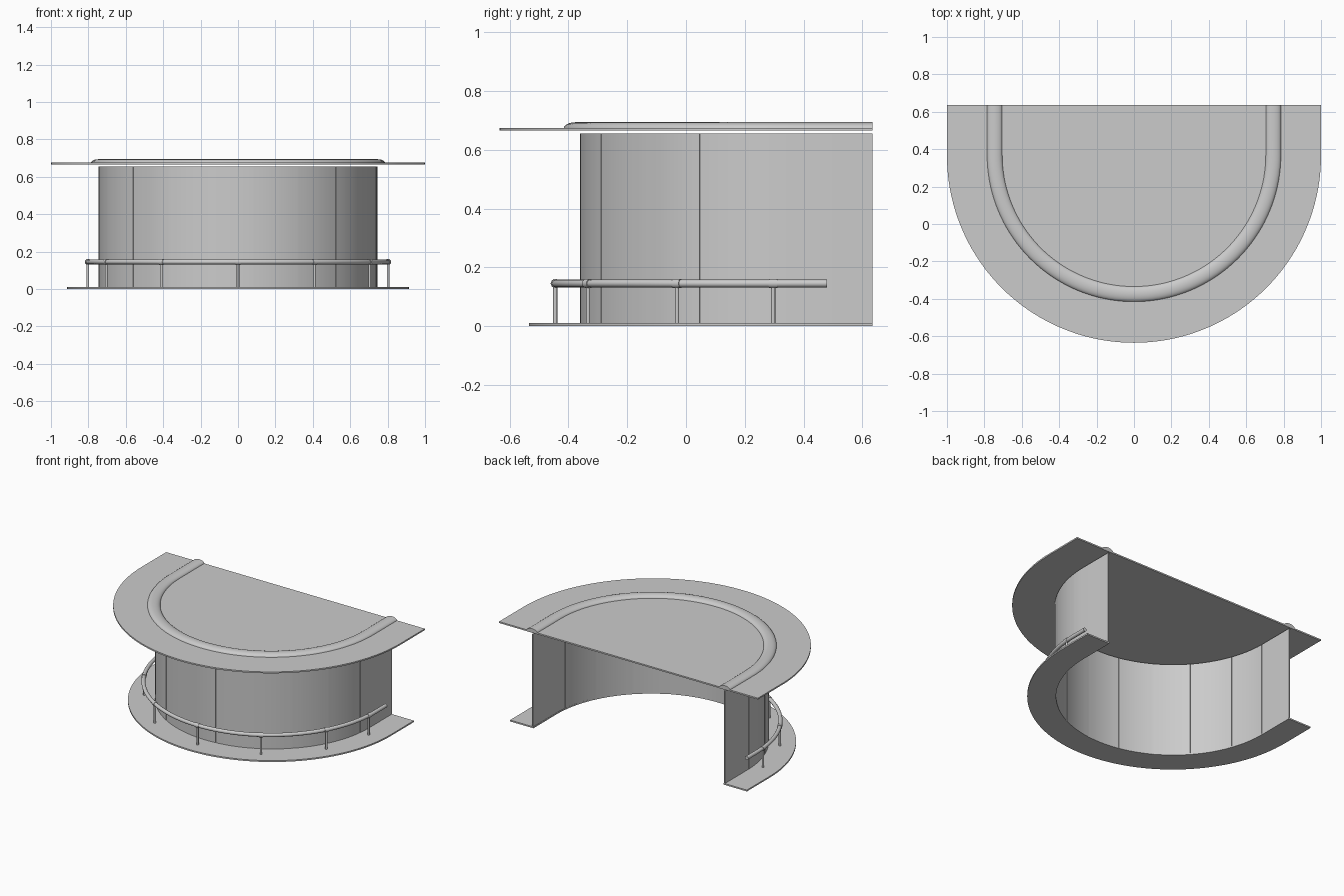
import bpy, bmesh, math
from mathutils import Vector

if "Cube" in bpy.data.objects:
    bpy.data.objects.remove(bpy.data.objects["Cube"])

BACK = 0.635


def finish(name, bm, angle=35):
    bmesh.ops.recalc_face_normals(bm, faces=bm.faces[:])
    me = bpy.data.meshes.new(name)
    bm.to_mesh(me)
    bm.free()
    ob = bpy.data.objects.new(name, me)
    bpy.context.collection.objects.link(ob)
    bpy.ops.object.select_all(action='DESELECT')
    ob.select_set(True)
    bpy.context.view_layer.objects.active = ob
    bpy.ops.object.shade_smooth_by_angle(angle=math.radians(angle))
    return ob


def stations(cy, a0=-90, a1=90, end=BACK, step=2.5):
    """Arc stations (angle, centre y), with straight tails past +-90 degrees."""
    n = max(1, round((a1 - a0) / step))
    pts = [(math.radians(a0 + (a1 - a0) * i / n), cy) for i in range(n + 1)]
    if a0 <= -90:
        pts.insert(0, (math.radians(-90), end))
    if a1 >= 90:
        pts.append((math.radians(90), end))
    return pts


def sweep(name, profile, path):
    """Sweep a closed (radius, z) profile along the stations."""
    bm = bmesh.new()
    rings = [[bm.verts.new((r * math.sin(a), cy - r * math.cos(a), z)) for r, z in profile]
             for a, cy in path]
    n = len(profile)
    for p, q in zip(rings, rings[1:]):
        for i in range(n):
            j = (i + 1) % n
            bm.faces.new((p[i], p[j], q[j], q[i]))
    bm.faces.new(rings[0])
    bm.faces.new(rings[-1])
    return finish(name, bm)


def box(r0, r1, z0, z1):
    return [(r0, z0), (r1, z0), (r1, z1), (r0, z1)]


def circle(r, z, rad, n=16):
    return [(r + rad * math.cos(i * math.tau / n), z + rad * math.sin(i * math.tau / n))
            for i in range(n)]


# Roof slab
bm = bmesh.new()
face = bm.faces.new([bm.verts.new((math.sin(a), cy - math.cos(a), 0.665))
                     for a, cy in stations(0.365)])
ext = bmesh.ops.extrude_face_region(bm, geom=[face])
bmesh.ops.translate(bm, vec=(0, 0, 0.01),
                    verts=[v for v in ext['geom'] if isinstance(v, bmesh.types.BMVert)])
finish("roof_slab", bm)

# Rounded moulding on the roof
ridge = [(0.745 + 0.041 * math.cos(math.pi * i / 12), 0.673 + 0.021 * math.sin(math.pi * i / 12))
         for i in range(13)]
sweep("roof_moulding", ridge, stations(0.37))

# Floor walkway
sweep("floor_walkway", box(0.735, 0.915, 0.0, 0.01), stations(0.38))

# Curved wall panels with recessed seams between them
seams = [-89, -70, -48.5, -30, -12, 6.2, 25.5, 44.3, 63.2, 82.7]
g = 0.25
edges = [-90 - g] + seams + [90 + g]
for i, (a, b) in enumerate(zip(edges, edges[1:])):
    sweep(f"wall_panel_{i}", box(0.737, 0.745, 0.0, 0.656), stations(0.385, a + g, b - g))
for i, a in enumerate(seams):
    sweep(f"wall_seam_{i}", box(0.739, 0.743, 0.0, 0.656), stations(0.385, a - g, a + g))

# Handrail
RAIL, RCY, RZ = 0.805, 0.36, 0.145
sweep("handrail", circle(RAIL, RZ, 0.013), stations(RCY, end=0.48))

# Posts and collars
for i, deg in enumerate((-85.5, -61, -30.6, 0, 30.6, 61, 85.5)):
    a = math.radians(deg)
    bm = bmesh.new()
    bmesh.ops.create_cone(bm, cap_ends=True, segments=12, radius1=0.007, radius2=0.007, depth=0.135)
    bmesh.ops.translate(bm, verts=bm.verts[:],
                        vec=Vector((RAIL * math.sin(a), RCY - RAIL * math.cos(a), 0.0725)))
    finish(f"rail_post_{i}", bm)
    sweep(f"rail_collar_{i}", circle(RAIL, RZ, 0.0155), stations(RCY, deg - 1, deg + 1, step=1))
